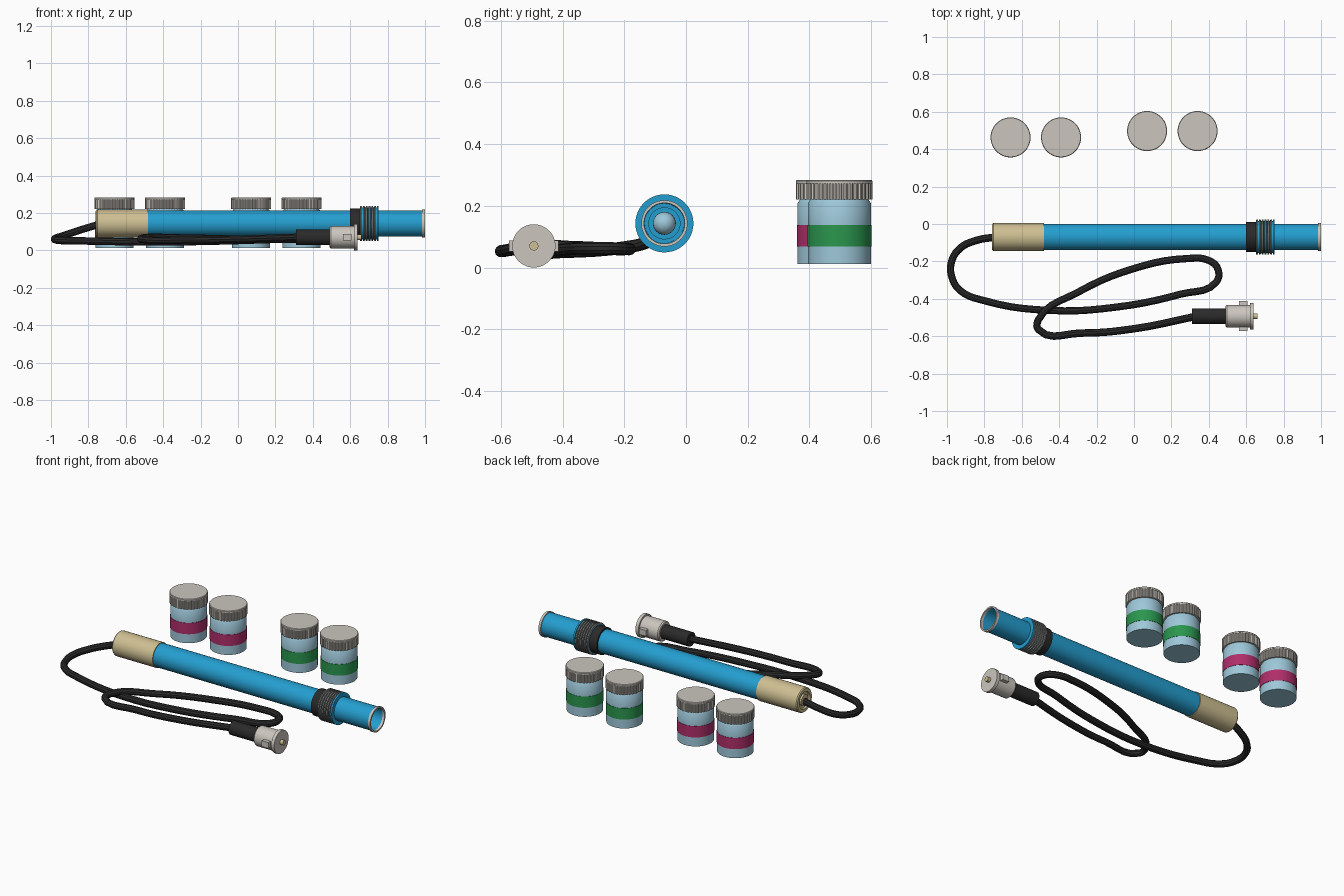
import bpy, bmesh, math
from mathutils import Matrix, Vector

cube = bpy.data.objects.get("Cube")
if cube:
    bpy.data.objects.remove(cube, do_unlink=True)


def material(name, *srgb):
    col = [(c / 255 / 12.92 if c < 10 else ((c / 255 + 0.055) / 1.055) ** 2.4) for c in srgb] + [1]
    m = bpy.data.materials.new(name)
    m.use_nodes = True
    m.diffuse_color = col
    m.node_tree.nodes["Principled BSDF"].inputs["Base Color"].default_value = col
    return m


blue = material("probe blue", 36, 158, 208)
tan = material("tan plastic", 206, 191, 146)
black = material("black rubber", 42, 42, 43)
metal = material("pale metal", 203, 198, 190)
thread_grey = material("thread grey", 128, 130, 130)
glass = material("pale blue plastic", 158, 200, 218)
green = material("green label", 42, 150, 78)
magenta = material("magenta label", 176, 46, 106)

ALONG_X = Matrix.Rotation(math.pi / 2, 4, 'Y')
UPRIGHT = Matrix.Identity(4)


def finish(name, bm, mats, loc):
    bmesh.ops.recalc_face_normals(bm, faces=bm.faces)
    mesh = bpy.data.meshes.new(name)
    bm.to_mesh(mesh)
    bm.free()
    ob = bpy.data.objects.new(name, mesh)
    bpy.context.collection.objects.link(ob)
    for m in mats:
        mesh.materials.append(m)
    ob.location = loc
    bpy.ops.object.select_all(action='DESELECT')
    ob.select_set(True)
    bpy.context.view_layer.objects.active = ob
    bpy.ops.object.shade_smooth_by_angle(angle=math.radians(35))
    return ob


def lathe(name, profile, mats, loc, turn=ALONG_X, seg=48, tooth=0, rule=None):
    """Spin (position, radius) pairs about an axis; tooth cuts grooves into rings."""
    bm = bmesh.new()
    rings = []
    for t, r in profile:
        if r == 0:
            rings.append([bm.verts.new((0, 0, t))])
            continue
        ring = []
        for i in range(seg):
            a = math.tau * i / seg
            rr = r - (tooth if i % 4 > 1 else 0)
            ring.append(bm.verts.new((rr * math.cos(a), rr * math.sin(a), t)))
        rings.append(ring)
    for k, (a, b) in enumerate(zip(rings, rings[1:])):
        for i in range(seg):
            j = (i + 1) % seg
            quad = [a[i % len(a)], a[j % len(a)], b[j % len(b)], b[i % len(b)]]
            f = bm.faces.new(list(dict.fromkeys(quad)))
            f.material_index = rule(k) if rule else 0
    bmesh.ops.transform(bm, matrix=turn, verts=bm.verts)
    return finish(name, bm, mats, loc)


def rod(name, start, end, r, mat, loc, turn=ALONG_X, seg=48, tooth=0):
    return lathe(name, [(start, 0), (start, r), (end, r), (end, 0)], [mat], loc, turn, seg, tooth)


# Probe: hollow tube with a pale rim at its open end
AXIS = (0, -0.07, 0.143)
lathe("probe_tube", [(-0.5, 0), (-0.5, 0.07), (0.985, 0.07), (0.985, 0.066),
                     (0.76, 0.064), (0.76, 0)], [blue], AXIS)
lathe("tube_rim", [(0.985, 0.066), (0.985, 0.075), (1, 0.075), (1, 0.066), (0.985, 0.066)],
      [metal], AXIS)
rod("electrode_stem", 0.75, 0.79, 0.052, blue, AXIS)
bulb = [(0.82 - 0.037 * math.cos(math.pi * i / 12),
         0 if i in (0, 12) else 0.037 * math.sin(math.pi * i / 12)) for i in range(13)]
lathe("glass_bulb", bulb, [glass], AXIS, seg=32)

# Threaded collar
rod("collar_gasket", 0.60, 0.652, 0.08, black, AXIS)
rod("collar_core", 0.652, 0.75, 0.085, blue, AXIS)
rod("collar_face", 0.742, 0.752, 0.094, blue, AXIS)
for n in range(6):
    x = 0.652 + n * 0.015
    lathe("collar_thread", [(x, 0.084), (x + 0.002, 0.094), (x + 0.01, 0.094), (x + 0.012, 0.084)],
          [thread_grey], AXIS)

# Rear cap with a stepped recess where the cable enters
lathe("rear_cap", [(-0.48, 0.068), (-0.48, 0.0745), (-0.752, 0.0745), (-0.758, 0.07),
                   (-0.758, 0.052), (-0.745, 0.052), (-0.745, 0.034), (-0.758, 0.034),
                   (-0.758, 0)], [tan], AXIS)

# Looped cable
path = [(-0.74, -0.07, .14), (-0.84, -0.087, .11), (-0.93, -0.13, .08), (-0.975, -0.2, .065),
        (-0.975, -0.28, .056), (-0.93, -0.355, .052), (-0.8, -0.41, .05), (-0.45, -0.462, .045),
        (-0.1, -0.445, .05), (0.25, -0.375, .06), (0.44, -0.31, .062), (0.448, -0.24, .062),
        (0.4, -0.195, .06), (0.28, -0.185, .06), (0, -0.238, .06), (-0.3, -0.365, .066),
        (-0.51, -0.51, .066), (-0.51, -0.565, .058), (-0.28, -0.583, .055), (0, -0.56, .06),
        (0.34, -0.492, .071)]
curve = bpy.data.curves.new("cable", 'CURVE')
curve.dimensions = '3D'
curve.bevel_depth = 0.02
curve.bevel_resolution = 3
curve.resolution_u = 5
curve.use_fill_caps = True
spline = curve.splines.new('BEZIER')
spline.bezier_points.add(len(path) - 1)
for p, co in zip(spline.bezier_points, path):
    p.co = co
    p.handle_left_type = p.handle_right_type = 'AUTO'
curve.materials.append(black)
cable = bpy.data.objects.new("cable", curve)
bpy.context.collection.objects.link(cable)
bpy.ops.object.select_all(action='DESELECT')
cable.select_set(True)
bpy.context.view_layer.objects.active = cable
bpy.ops.object.convert(target='MESH')
bpy.ops.object.shade_smooth_by_angle(angle=math.radians(35))

# Cable connector: boot, shell with flange, locking lugs and pin
PLUG = (0, -0.493, 0.07)
rod("connector_boot", 0.31, 0.495, 0.042, black, PLUG, seg=32)
lathe("connector_shell", [(0.49, 0), (0.49, 0.055), (0.497, 0.06), (0.62, 0.06), (0.62, 0.07),
                          (0.64, 0.07), (0.64, 0)], [metal], PLUG)
rod("connector_pin", 0.63, 0.66, 0.015, tan, PLUG, seg=16)
for side in (-1, 1):
    bm = bmesh.new()
    bmesh.ops.create_cube(bm, size=1)
    bmesh.ops.scale(bm, vec=(0.045, 0.03, 0.036), verts=bm.verts)
    finish("connector_lug", bm, [metal], Vector(PLUG) + Vector((0.585, side * 0.065, 0)))

# Calibration jars with label bands and knurled lids
for x, y, label in ((-0.66, 0.463, magenta), (-0.39, 0.463, magenta),
                    (0.07, 0.497, green), (0.34, 0.497, green)):
    spot = (x, y, 0)
    lathe("jar_body", [(0.012, 0), (0.012, 0.102), (0.068, 0.102), (0.068, 0.104), (0.137, 0.104),
                       (0.137, 0.102), (0.208, 0.102), (0.22, 0.094), (0.23, 0)],
          [glass, label], spot, UPRIGHT, rule=lambda k: int(2 <= k <= 4))
    rod("jar_lid_grip", 0.22, 0.276, 0.107, metal, spot, UPRIGHT, 144, 0.004)
    lathe("jar_lid_top", [(0.272, 0), (0.272, 0.107), (0.28, 0.107), (0.284, 0.104), (0.284, 0)],
          [metal], spot, UPRIGHT)
